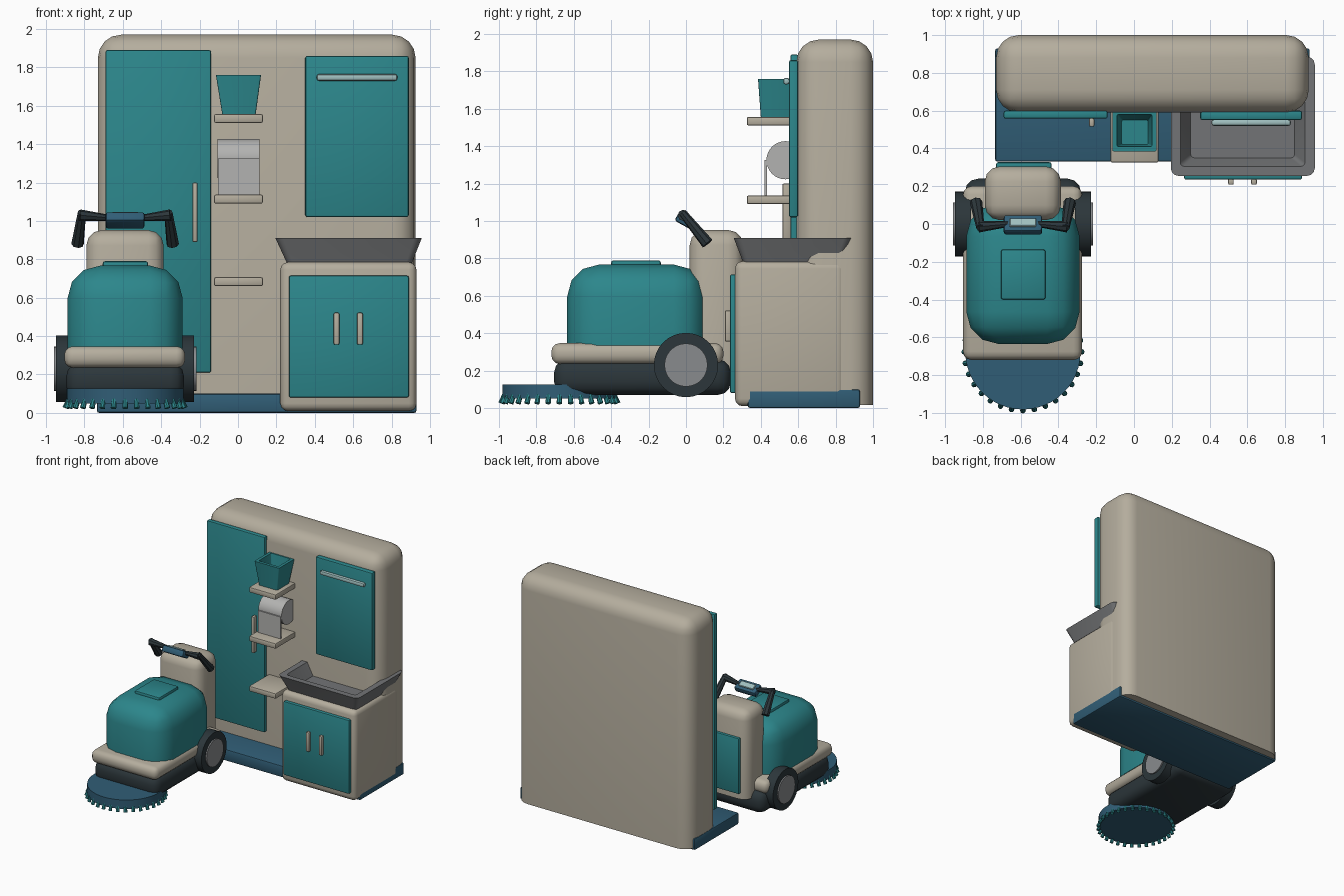
import bpy, bmesh, math
from mathutils import Vector, Matrix

if "Cube" in bpy.data.objects:
    bpy.data.objects.remove(bpy.data.objects["Cube"])

COLORS = {
    "teal": (0.025, 0.24, 0.26), "beige": (0.46, 0.42, 0.34), "blue": (0.03, 0.11, 0.18),
    "dark": (0.025, 0.037, 0.043), "steel": (0.17, 0.175, 0.18), "light": (0.45, 0.45, 0.44),
    "silver": (0.35, 0.52, 0.52), "hub": (0.25, 0.26, 0.27),
}
MATS = {}
for key, c in COLORS.items():
    MATS[key] = bpy.data.materials.new(key)
    MATS[key].diffuse_color = (*c, 1)


def finish(name, bm, color, angle=35):
    bmesh.ops.recalc_face_normals(bm, faces=bm.faces)
    mesh = bpy.data.meshes.new(name)
    bm.to_mesh(mesh)
    bm.free()
    ob = bpy.data.objects.new(name, mesh)
    bpy.context.collection.objects.link(ob)
    mesh.materials.append(MATS[color])
    bpy.ops.object.select_all(action='DESELECT')
    ob.select_set(True)
    bpy.context.view_layer.objects.active = ob
    bpy.ops.object.shade_smooth_by_angle(angle=math.radians(angle))
    return ob


def box(name, x, y, z, color, r=0.01, seg=3, flat_bottom=False, tilt=0):
    """Rounded box from axis ranges, optionally with sharp bottom edges."""
    bm = bmesh.new()
    bmesh.ops.create_cube(bm, size=1)
    for v in bm.verts:
        v.co = Vector((v.co.x * (x[1] - x[0]), v.co.y * (y[1] - y[0]), v.co.z * (z[1] - z[0])))
    edges = [e for e in bm.edges
             if not (flat_bottom and all(v.co.z < 0 for v in e.verts))]
    if r:
        bmesh.ops.bevel(bm, geom=edges, offset=r, segments=seg, profile=0.5, affect='EDGES')
    mid = Vector((sum(x) / 2, sum(y) / 2, sum(z) / 2))
    bm.transform(Matrix.Translation(mid) @ Matrix.Rotation(tilt, 4, 'X'))
    return finish(name, bm, color)


def add_rod(bm, a, b, r1, r2, n=12):
    a, b = Vector(a), Vector(b)
    rot = (b - a).to_track_quat('Z', 'Y').to_matrix().to_4x4()
    bmesh.ops.create_cone(bm, cap_ends=True, segments=n, radius1=r1, radius2=r2,
                          depth=(b - a).length, matrix=Matrix.Translation((a + b) / 2) @ rot)


def rod(name, a, b, r1, r2, color, n=12):
    bm = bmesh.new()
    add_rod(bm, a, b, r1, r2, n)
    return finish(name, bm, color)


def tray(name, rings, color):
    """Open vessel lofted through rounded rectangles (x0, x1, y0, y1, z, radius)."""
    bm = bmesh.new()
    loops = []
    for x0, x1, y0, y1, z, r in rings:
        loop = []
        corners = ((x1 - r, y1 - r), (x0 + r, y1 - r), (x0 + r, y0 + r), (x1 - r, y0 + r))
        for i, (cx, cy) in enumerate(corners):
            for k in range(4):
                t = math.pi / 2 * (i + k / 3)
                loop.append(bm.verts.new((cx + r * math.cos(t), cy + r * math.sin(t), z)))
        loops.append(loop)
    for a, b in zip(loops, loops[1:]):
        for i in range(len(a)):
            j = (i + 1) % len(a)
            bm.faces.new((a[i], a[j], b[j], b[i]))
    bm.faces.new(loops[0])
    bm.faces.new(loops[-1])
    return finish(name, bm, color)


# Storage wall
box("wall_body", (-0.73, 0.925), (0.59, 1.0), (0.015, 1.97), "beige", 0.12, 4, flat_bottom=True)
box("wall_base", (-0.735, 0.93), (0.33, 0.93), (0.0, 0.1), "blue", 0.012, 2)
box("tall_door", (-0.69, -0.14), (0.558, 0.6), (0.21, 1.89), "teal", 0.01, 2)
box("tall_door_handle", (-0.238, -0.21), (0.515, 0.56), (0.89, 1.2), "beige", 0.008, 2)
box("upper_door", (0.35, 0.89), (0.55, 0.6), (1.02, 1.86), "teal", 0.012, 2)
box("upper_door_handle", (0.41, 0.83), (0.52, 0.553), (1.73, 1.765), "silver", 0.012, 2)

# Shelves with bucket and paper roll
for i, z in enumerate((0.66, 1.09, 1.51)):
    box(f"shelf_{i + 1}", (-0.125, 0.13), (0.325, 0.6), (z, z + 0.047), "beige", 0.01, 2)
tray("bucket", [(-0.082, 0.092, 0.40, 0.565, 1.555, 0.008), (-0.115, 0.12, 0.385, 0.6, 1.76, 0.008),
                (-0.09, 0.095, 0.41, 0.58, 1.76, 0.008), (-0.065, 0.075, 0.42, 0.55, 1.575, 0.008)], "teal")
rod("paper_roll", (-0.108, 0, 0), (0.112, 0, 0), 0.102, 0.102, "light", 32).location = (0, 0.532, 1.325)
box("paper_sheet", (-0.105, 0.112), (0.42, 0.432), (1.13, 1.325), "light", 0)

# Sink unit
box("sink_cabinet", (0.22, 0.93), (0.262, 0.85), (0.01, 0.785), "beige", 0.04, 3)
box("cabinet_door", (0.265, 0.89), (0.235, 0.28), (0.08, 0.715), "teal", 0.01, 2)
for side, x in (("left", 0.513), ("right", 0.635)):
    box(f"cabinet_handle_{side}", (x - 0.015, x + 0.015), (0.208, 0.24), (0.355, 0.522), "beige", 0.008, 2)
tray("sink_basin", [(0.255, 0.905, 0.305, 0.83, 0.78, 0.03), (0.195, 0.957, 0.255, 0.885, 0.91, 0.04),
                    (0.245, 0.905, 0.305, 0.83, 0.91, 0.02), (0.30, 0.85, 0.35, 0.79, 0.805, 0.02)], "steel")

# Floor scrubber body
CX = -0.588
box("scrubber_chassis", (-0.895, -0.281), (-0.705, 0.24), (0.07, 0.26), "dark", 0.07, 3)
box("scrubber_deck", (-0.905, -0.275), (-0.72, 0.2), (0.235, 0.347), "beige", 0.045, 3)
box("scrubber_tank", (-0.888, -0.288), (-0.635, 0.105), (0.335, 0.767), "teal", 0.17, 3, flat_bottom=True)
box("tank_lid", (-0.705, -0.468), (-0.40, -0.135), (0.75, 0.79), "teal", 0.012, 2)
box("rear_column", (-0.79, -0.387), (0.02, 0.305), (0.2, 0.952), "beige", 0.08, 3, flat_bottom=True)
box("rear_panel", (-0.73, -0.437), (0.29, 0.327), (0.25, 0.73), "teal", 0.01, 2)

# Wheels
for name, s in (("left", -1), ("right", 1)):
    def axle(d):
        return (CX + s * d, 0, 0.23)
    rod(f"wheel_{name}", axle(0.275), axle(0.36), 0.172, 0.172, "dark", 32)
    rod(f"wheel_hub_{name}", axle(0.35), axle(0.371), 0.115, 0.115, "hub", 32)

# Steering bar
box("control_box", (CX - 0.102, CX + 0.102), (-0.055, 0.045), (0.975, 1.03), "blue", 0.015, 2, tilt=-0.5)
box("control_display", (CX - 0.07, CX + 0.07), (-0.02, 0.03), (1.015, 1.037), "silver", 0.004, 1, tilt=-0.5)
for name, s in (("left", -1), ("right", 1)):
    rod(f"handlebar_{name}", (CX + s * 0.08, 0.0, 1.015), (CX + s * 0.235, -0.015, 1.03), 0.016, 0.03, "dark", 8)
    rod(f"grip_{name}", (CX + s * 0.225, -0.02, 1.045), (CX + s * 0.248, 0.115, 0.88), 0.022, 0.033, "dark", 8)

# Scrubbing brush with a ring of bristles
BY, BR = -0.677, 0.305
rod("brush_disc", (CX, BY, 0.05), (CX, BY, 0.127), BR, BR, "blue", 48)
bm = bmesh.new()
for i in range(32):
    t = 2 * math.pi * i / 32
    c, s = math.cos(t), math.sin(t)
    add_rod(bm, (CX + 0.292 * c, BY + 0.292 * s, 0.075), (CX + 0.312 * c, BY + 0.312 * s, 0.025), 0.012, 0.015, 8)
finish("brush_bristles", bm, "teal")

for m in bpy.data.materials:
    if m.users and not m.is_grease_pencil:
        m.use_nodes = True
        m.node_tree.nodes["Principled BSDF"].inputs["Base Color"].default_value = m.diffuse_color
